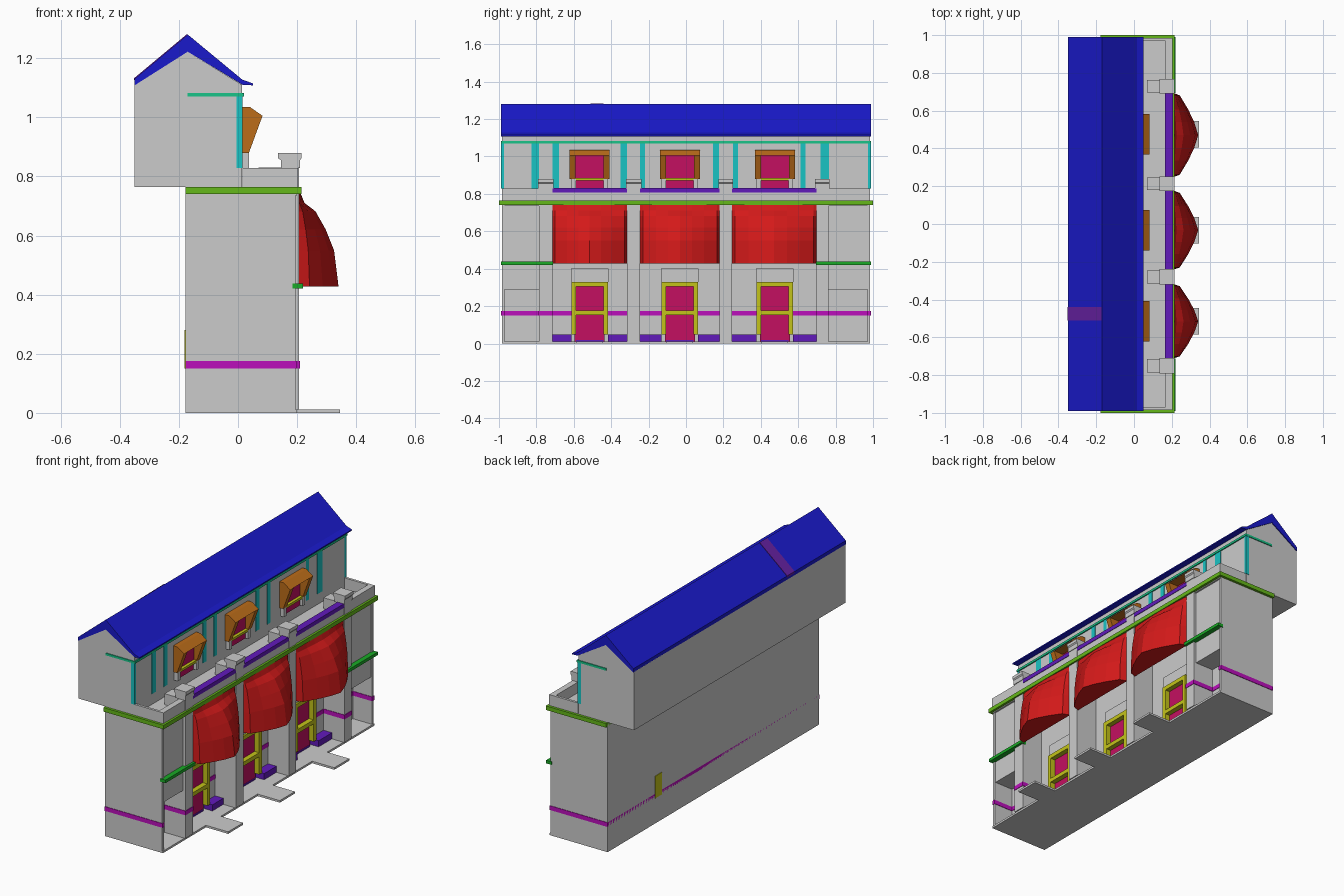
import bpy, bmesh

if "Cube" in bpy.data.objects:
    bpy.data.objects.remove(bpy.data.objects["Cube"])

COL = dict(blue=(.01, .01, .6), red=(.65, .01, .01), lime=(.13, .48, .01), green=(.01, .4, .02),
           teal=(.01, .55, .25), cyan=(.01, .55, .55), yellow=(.55, .55, .01), orange=(.5, .15, .01),
           pink=(.55, .005, .12), magenta=(.5, .005, .5), purple=(.12, .01, .5), violet=(.13, .015, .36))


def finish(name, bm, color):
    bmesh.ops.recalc_face_normals(bm, faces=bm.faces)
    me = bpy.data.meshes.new(name)
    bm.to_mesh(me)
    bm.free()
    ob = bpy.data.objects.new(name, me)
    bpy.context.collection.objects.link(ob)
    if color:
        mat = bpy.data.materials.get(color) or bpy.data.materials.new(color)
        mat.diffuse_color = (*COL[color], 1)
        mat.use_nodes = True
        mat.node_tree.nodes["Principled BSDF"].inputs["Base Color"].default_value = mat.diffuse_color
        me.materials.append(mat)
    return ob


def add_prism(bm, pts, y0, y1):
    a, b = [[bm.verts.new((x, y, z)) for x, z in pts] for y in (y0, y1)]
    bm.faces.new(a)
    bm.faces.new(b)
    for i in range(len(pts)):
        j = (i + 1) % len(pts)
        bm.faces.new((a[i], a[j], b[j], b[i]))


def prisms(name, items, color=None):
    """Each item: xz profile, y0, y1."""
    bm = bmesh.new()
    for it in items:
        add_prism(bm, *it)
    return finish(name, bm, color)


def boxes(name, items, color=None):
    """Each item: x0, x1, y0, y1, z0, z1."""
    return prisms(name, [(((a, e), (b, e), (b, f), (a, f)), c, d)
                         for a, b, c, d, e, f in items], color)


END, WALL = .985, .07
piers = [(-.785, -.715), (-.315, -.245), (.18, .245), (.697, .762)]
bays = [(piers[i][1], piers[i + 1][0]) for i in range(3)]
doors = [-.515, -.033, .475]
ends = [(-END, piers[0][0]), (piers[3][1], END)]
fins = [(-END, -.97), (.97, END)]

# Lower storey: core, base slab, end blocks over niches, roof terrace edge
boxes("lower_body", [(-.178, WALL, -END, END, 0, .765)])
boxes("base_slab", [(WALL, .2, -END, END, 0, .012)])
boxes("end_blocks", [(WALL, .19, a, b, .29, .735) for a, b in ends])
boxes("end_fins", [(WALL, .195, a, b, .012, .735) for a, b in fins])
boxes("terrace_deck", [(WALL, .2, -END, END, .735, .765)])
boxes("terrace_parapet", [(.168, .203, -END, END, .765, .828)]
      + [(.015, .168, a, b, .765, .828) for a, b in fins])
boxes("door_steps", [(.2, .345, c - .07, c + .07, 0, .012) for c in doors])

# Piers with chamfered caps
boxes("piers", [(WALL, .206, a, b, .012, .83) for a, b in piers])
prisms("pier_caps", [(((.145, .828), (.21, .828), (.21, .855), (.215, .862), (.215, .88),
                       (.135, .88), (.135, .862), (.145, .855)), a - .006, b + .006)
                     for a, b in piers])

# Upper storey with gable ends, overhanging at the back
prisms("upper_storey", [(((-.35, .765), (.013, .765), (.013, 1.11), (-.17, 1.222), (-.35, 1.11)),
                         -END, END)])
prisms("roof", [(((-.35, 1.108), (-.35, 1.13), (-.17, 1.28), (.015, 1.127), (.05, 1.115),
                  (.05, 1.108), (.015, 1.11), (-.17, 1.222)), -.99, .99)], "blue")
prisms("roof_stripe", [(((-.35, 1.12), (-.352, 1.132), (-.172, 1.282), (-.17, 1.27)),
                        -.51, -.44)], "violet")
boxes("upper_cornice", [(-.17, .02, -.99, .99, 1.07, 1.083)], "teal")
strips = [(-.988, -.972), (-.825, -.786), (-.713, -.68), (-.349, -.316), (-.246, -.22),
          (.144, .176), (.25, .278), (.613, .64), (.72, .765), (.972, .988)]
boxes("wall_strips", [(-.005, .016, a, b, .828, 1.07) for a, b in strips], "cyan")

# Trim bands
boxes("main_cornice", [(-.178, .215, -1, 1, .74, .764)], "lime")
boxes("end_string_course", [(.185, .22, -.99, piers[0][1] + .003, .42, .438),
                            (.185, .22, piers[3][0] - .003, .99, .42, .438)], "green")
e = .003
boxes("wall_band", [(-.178, WALL + e, -END - e, END + e, .15, .175)]
      + [(WALL, .195 + e, a - e, b + e, .15, .175) for a, b in fins]
      + [(WALL, .206 + e, a - e, b + e, .15, .175) for a, b in (piers[0], piers[3])], "magenta")
boxes("parapet_rail", [(.165, .206, a, b, .808, .832) for a, b in bays], "purple")
plinths = []
for (a, b), c in zip(bays, doors):
    plinths += [(WALL, .125, a, c - .098, .012, .048), (WALL, .125, c + .098, b, .012, .048),
                (WALL, .085, c - .073, c + .073, .012, .02)]
boxes("bay_plinths", plinths, "purple")

# Doors with frames and lintels
boxes("door_panels", [(WALL, .08, c - .08, c + .08, .012, .31) for c in doors], "pink")
frames = []
for c in doors:
    frames += [(WALL, .11, c - .098, c - .073, .048, .33), (WALL, .11, c + .073, c + .098, .048, .33),
               (WALL, .11, c - .073, c + .073, .305, .33), (WALL, .11, c - .073, c + .073, .153, .177)]
boxes("door_frames", frames, "yellow")
boxes("door_lintels", [(WALL, .1, c - .1, c + .1, .33, .4) for c in doors])
boxes("rear_hatch", [(-.181, -.17, .48, .545, .15, .28)], "yellow")

# Hooded upper windows
windows = [-.515, -.033, .475]
boxes("window_panes", [(.01, .02, c - .075, c + .075, .828, 1.01) for c in windows], "pink")
boxes("window_sills", [(.01, .037, c + s * .086 - .012, c + s * .086 + .012, .828, .88)
                       for c in windows for s in (-1, 1)])
boxes("window_bars", [(.01, .037, c - .075, c + .075, .872, .886) for c in windows], "yellow")
cheek = ((.013, .88), (.037, .88), (.083, 1.005), (.04, 1.035), (.013, 1.035))
hood = ((.013, 1.005), (.083, 1.005), (.04, 1.035), (.013, 1.035))
parts = []
for c in windows:
    parts += [(cheek, c - .107, c - .075), (cheek, c + .075, c + .107), (hood, c - .075, c + .075)]
prisms("window_hoods", parts, "orange")

# Bulging faceted awnings: plan arc scaled by depth at each height
arc = [(-1, .0), (-.93, .3), (-.6, .62), (-.3, .85), (0, 1), (.3, .85), (.6, .62), (.93, .3), (1, .0)]
levels = [(.742, .012), (.71, .025), (.682, .062), (.62, .097), (.55, .125), (.428, .14)]
bm = bmesh.new()
for a, b in bays:
    mid, half = (a + b) / 2, (b - a) / 2
    rows = [[bm.verts.new((.2 + d * w, mid + half * t, z)) for t, w in arc] for z, d in levels]
    for r, s in zip(rows, rows[1:]):
        for i in range(len(arc) - 1):
            bm.faces.new((r[i], r[i + 1], s[i + 1], s[i]))
    bm.faces.new(rows[0])
    bm.faces.new(rows[-1])
    bm.faces.new([r[0] for r in rows] + [r[-1] for r in reversed(rows)])
finish("awnings", bm, "red")
